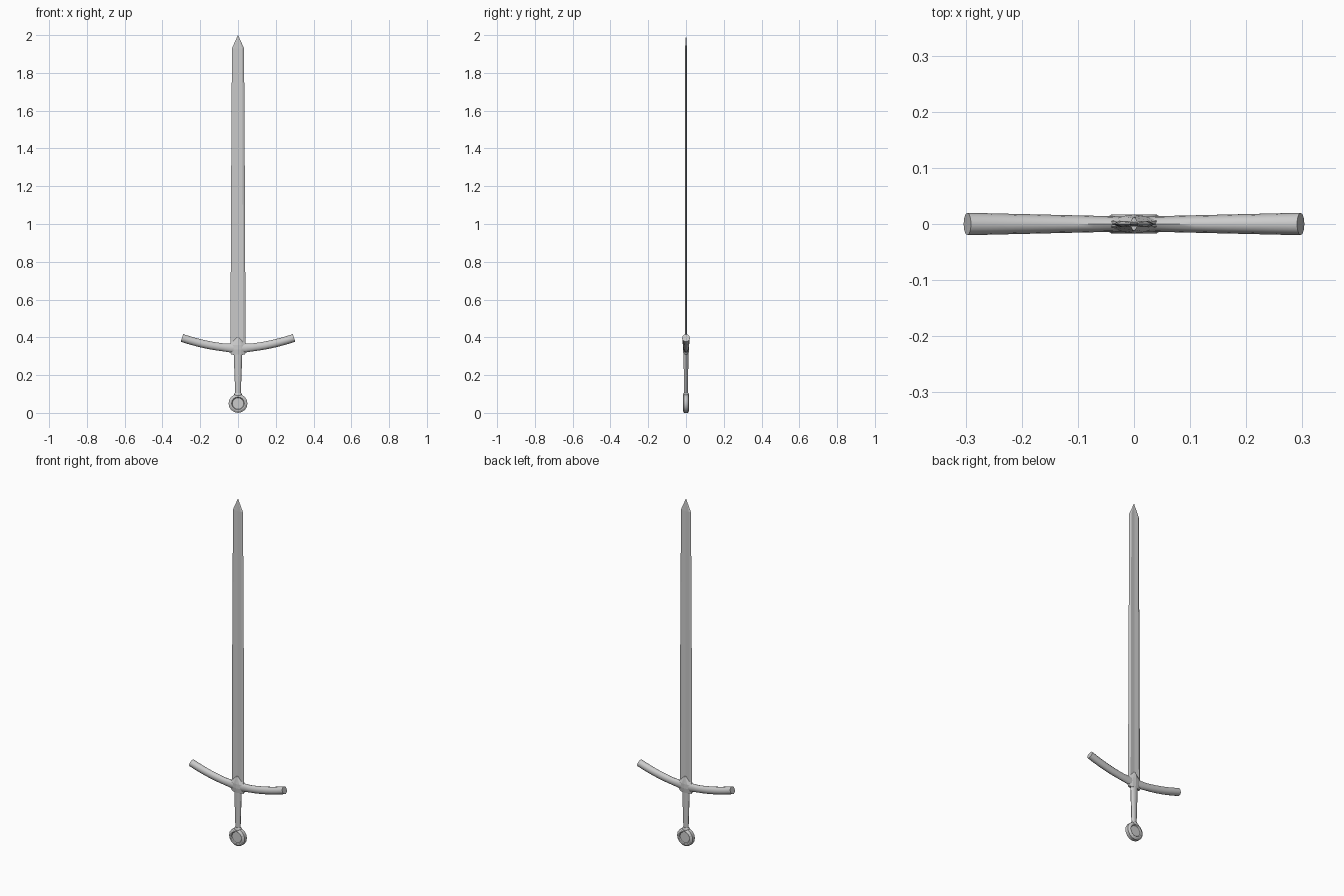
import bpy, bmesh
from math import cos, sin, pi, radians
from mathutils import Vector

if "Cube" in bpy.data.objects:
    bpy.data.objects.remove(bpy.data.objects["Cube"])


def loft(name, rings, smooth=None):
    """Skin a list of equal-sized point rings and cap both ends."""
    bm = bmesh.new()
    loops = [[bm.verts.new(p) for p in ring] for ring in rings]
    n = len(loops[0])
    for a, b in zip(loops, loops[1:]):
        for i in range(n):
            j = (i + 1) % n
            bm.faces.new((a[i], a[j], b[j], b[i]))
    bm.faces.new(loops[0][::-1])
    bm.faces.new(loops[-1])
    bmesh.ops.recalc_face_normals(bm, faces=bm.faces)
    me = bpy.data.meshes.new(name)
    bm.to_mesh(me)
    bm.free()
    ob = bpy.data.objects.new(name, me)
    bpy.context.collection.objects.link(ob)
    if smooth:
        bpy.context.view_layer.objects.active = ob
        ob.select_set(True)
        bpy.ops.object.shade_smooth_by_angle(angle=radians(smooth))
        ob.select_set(False)
    return ob


def ellipse(rx, ry, z, n=12):
    return [(rx * cos(2 * pi * i / n), ry * sin(2 * pi * i / n), z) for i in range(n)]


# Blade: bevelled edges with a shallow central fuller
def blade_ring(w, t, z):
    return [(w, 0, z), (.68 * w, t, z), (0, .7 * t, z), (-.68 * w, t, z),
            (-w, 0, z), (-.68 * w, -t, z), (0, -.7 * t, z), (.68 * w, -t, z)]

loft("blade", [blade_ring(.040, .006, .33), blade_ring(.037, .0055, 1.1),
               blade_ring(.032, .005, 1.93), blade_ring(.0005, .0005, 2.0)])

# Crossguard: round bar swept along an upward curve, flaring at the ends
guard = []
steps = 16
for k in range(steps + 1):
    x = -.297 + .594 * k / steps
    u = abs(x) / .297
    c = Vector((x, 0, .342 + .055 * u ** 1.8))
    slope = .055 * 1.8 * u ** .8 / .297 * (1 if x > 0 else -1)
    up = Vector((-slope, 0, 1)).normalized()
    ry = .013 + .007 * u
    rz = .021 + .006 * max(0, 1 - 4 * u)
    guard.append([c + up * rz * sin(2 * pi * i / 12) + Vector((0, ry * cos(2 * pi * i / 12), 0))
                  for i in range(12)])
loft("crossguard", guard, 40)

# Guard centre: faceted block rising to a point over the blade
def block_ring(w, t, z):
    return [(w, .3 * t, z), (.4 * w, .85 * t, z), (0, t, z), (-.4 * w, .85 * t, z),
            (-w, .3 * t, z), (-w, -.3 * t, z), (-.4 * w, -.85 * t, z), (0, -t, z),
            (.4 * w, -.85 * t, z), (w, -.3 * t, z)]

loft("guard_centre", [block_ring(.036, .013, .308), block_ring(.045, .017, .335),
                      block_ring(.045, .017, .36), block_ring(.006, .012, .40)])

# Grip: tapering oval handle
loft("grip", [ellipse(.015, .010, .09), ellipse(.017, .011, .16),
              ellipse(.020, .012, .24), ellipse(.023, .013, .32)], 40)

# Collar between grip and pommel
loft("collar", [ellipse(.018, .014, .085), ellipse(.020, .017, .092),
                ellipse(.020, .017, .100), ellipse(.016, .013, .106)], 40)

# Wheel pommel: disc facing front and back with recessed faces
profile = [(.030, -.011), (.034, -.017), (.040, -.017), (.050, -.010),
           (.050, .010), (.040, .017), (.034, .017), (.030, .011)]
loft("pommel", [[(r * cos(2 * pi * i / 16), y, .050 + r * sin(2 * pi * i / 16))
                 for i in range(16)] for r, y in profile], 30)
